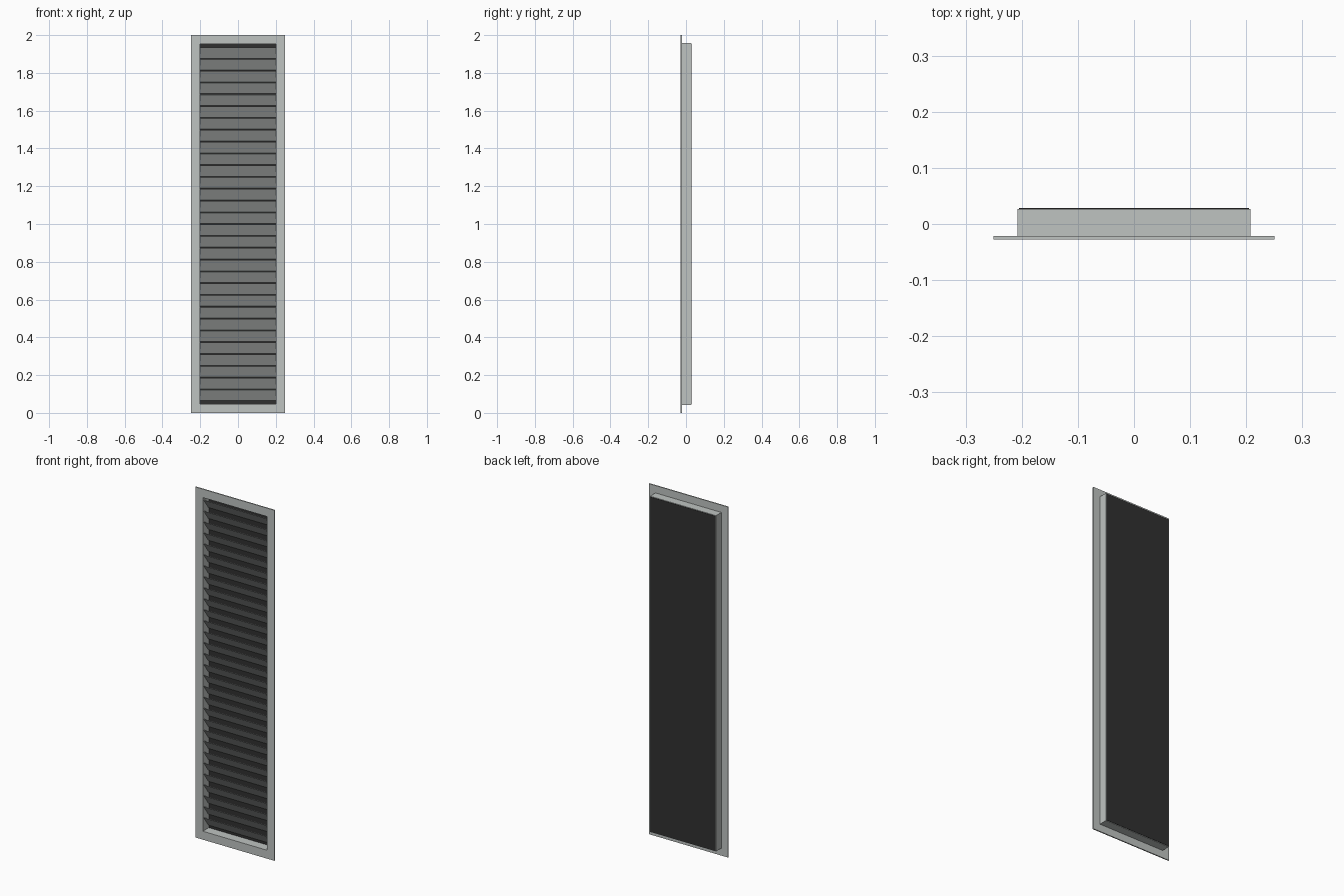
import bpy, bmesh, math
from mathutils import Matrix, Vector

if "Cube" in bpy.data.objects:
    bpy.data.objects.remove(bpy.data.objects["Cube"])


def material(name, rgb):
    m = bpy.data.materials.new(name)
    m.diffuse_color = (*rgb, 1)
    m.use_nodes = True
    m.node_tree.nodes["Principled BSDF"].inputs["Base Color"].default_value = m.diffuse_color
    return m


GREY = material("painted grey metal", (0.52, 0.55, 0.535))
DARK = material("dark backing", (0.03, 0.03, 0.03))


def finish(name, bm, mat):
    bmesh.ops.recalc_face_normals(bm, faces=bm.faces)
    mesh = bpy.data.meshes.new(name)
    bm.to_mesh(mesh)
    bm.free()
    mesh.materials.append(mat)
    ob = bpy.data.objects.new(name, mesh)
    bpy.context.collection.objects.link(ob)
    return ob


def ring(name, outer, inner, y0, y1, mat):
    """Rectangular frame centred on z = 1; sizes are half width, half height."""
    bm = bmesh.new()
    loops = []
    for (w, h), y in ((outer, y0), (outer, y1), (inner, y1), (inner, y0)):
        loops.append([bm.verts.new((sx * w, y, 1 + sz * h))
                      for sx, sz in ((-1, -1), (1, -1), (1, 1), (-1, 1))])
    for i in range(4):
        a, b = loops[i], loops[(i + 1) % 4]
        for j in range(4):
            k = (j + 1) % 4
            bm.faces.new((a[j], a[k], b[k], b[j]))
    return finish(name, bm, mat)


def box(name, centre, size, mat, tilt=0.0):
    bm = bmesh.new()
    bmesh.ops.create_cube(bm, size=1)
    bm.transform(Matrix.Translation(Vector(centre)) @ Matrix.Rotation(tilt, 4, 'X')
                 @ Matrix.Diagonal((*size, 1)))
    return finish(name, bm, mat)


# Front flange and the collar behind it
ring("front_flange", (0.25, 1.0), (0.202, 0.952), -0.028, -0.0215, GREY)
ring("collar", (0.208, 0.958), (0.202, 0.952), -0.0215, 0.0265, GREY)

# Dark sheet closing the back
box("back_panel", (0, 0.027, 1), (0.41, 0.003, 1.91), DARK)

# Tilted blades: front edge high, back edge low
PITCH, COUNT = 0.0625, 30
DEPTH, HEIGHT = 0.041, 0.057
for i in range(COUNT):
    z = 1 + (i - (COUNT - 1) / 2) * PITCH
    box(f"louvre_blade_{i + 1}", (0, 0.001, z),
        (0.404, 0.002, math.hypot(DEPTH, HEIGHT)), GREY,
        tilt=math.atan2(DEPTH, HEIGHT))
